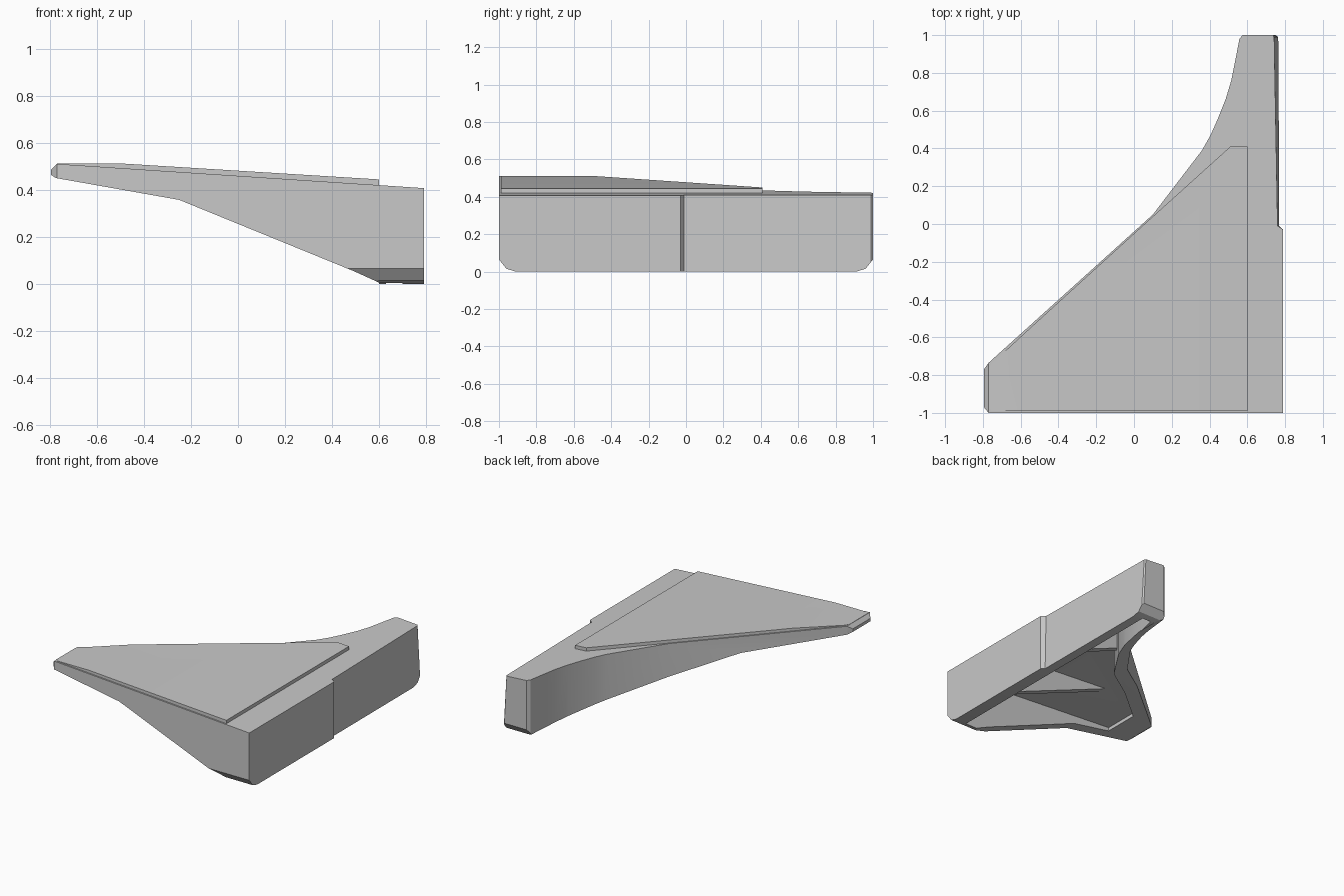
import bpy, bmesh, math

cube = bpy.data.objects.get("Cube")
if cube:
    bpy.data.objects.remove(cube, do_unlink=True)

grey = bpy.data.materials.new("plain grey")
grey.use_nodes = True
colour = (0.58, 0.58, 0.58, 1)
grey.diffuse_color = colour
grey.node_tree.nodes["Principled BSDF"].inputs["Base Color"].default_value = colour


def roof(x):
    """Height of the sloping deck at x."""
    return 0.407 + 0.066 * (0.79 - x)


def ceiling(x):
    """Height of the hollow's ceiling at x."""
    return roof(x) - 0.06


def loft(name, lower, upper):
    """Solid between two matching loops of points."""
    bm = bmesh.new()
    a = [bm.verts.new(p) for p in lower]
    b = [bm.verts.new(p) for p in upper]
    bm.faces.new(a)
    bm.faces.new(b)
    for i in range(len(a)):
        j = (i + 1) % len(a)
        bm.faces.new((a[i], a[j], b[j], b[i]))
    bmesh.ops.recalc_face_normals(bm, faces=bm.faces)
    mesh = bpy.data.meshes.new(name)
    bm.to_mesh(mesh)
    bm.free()
    ob = bpy.data.objects.new(name, mesh)
    bpy.context.collection.objects.link(ob)
    mesh.materials.append(grey)
    return ob


def prism(name, outline, low, high):
    """Vertical prism; low and high are functions of x."""
    return loft(name, [(x, y, low(x)) for x, y in outline],
                [(x, y, high(x)) for x, y in outline])


def across(name, profile, y0=-1.2, y1=1.2):
    """Side profile in x and z, run along y."""
    return loft(name, [(x, y0, z) for x, z in profile],
                [(x, y1, z) for x, z in profile])


def combine(target, part, operation="DIFFERENCE"):
    """Cut the part from the target, or weld it on."""
    part.hide_render = True
    mod = target.modifiers.new("combine", "BOOLEAN")
    mod.operation = operation
    mod.solver = "EXACT"
    mod.object = part
    bpy.context.view_layer.objects.active = target
    bpy.ops.object.modifier_apply(modifier=mod.name)
    bpy.data.objects.remove(part, do_unlink=True)


# Main body: concave flank, blunt tip, stepped side that leans in at the far end
flank = [(0.575, 1), (0.558, 0.98), (0.537, 0.87), (0.515, 0.76), (0.485, 0.66),
         (0.445, 0.56), (0.405, 0.47), (0.36, 0.39), (0.1, 0.05)]
tip = [(-0.77, -0.735), (-0.795, -0.77), (-0.795, -0.97), (-0.77, -1)]
near_side = [(0.79, -1), (0.79, -0.03)]
low_side = [(0.768, -0.01), (0.765, 0.99), (0.755, 1)]
high_side = [(0.76, -0.01), (0.742, 0.99), (0.735, 1)]
body = loft("body", [(x, y, 0) for x, y in flank + tip + near_side + low_side],
            [(x, y, roof(x)) for x, y in flank + tip + near_side + high_side])

# Rising underside and chamfered tip
combine(body, across("underside_cutter", [
    (-1, 0.6), (-0.775, 0.45), (-0.25, 0.357), (0.49, 0.055), (0.6, 0.005),
    (0.6, -0.2), (-1, -0.2)]))
combine(body, across("tip_cutter", [(-0.83, 0.45), (-0.76, 0.52), (-0.83, 0.52)]))

# Chamfered lower ends
for s in (-1, 1):
    corner = [(0.91, -0.02), (0.91, 0), (0.96, 0.015), (1, 0.065), (1.1, 0.1), (1.1, -0.02)]
    combine(body, loft("end_cutter", [(0.3, s * y, z) for y, z in corner],
                       [(1, s * y, z) for y, z in corner]))

# Hollow beneath the deck, with walls of even thickness
pocket = [(0.7, -0.92), (0.7, 0.92), (0.63, 0.92), (0.59, 0.745), (0.518, 0.525),
          (0.425, 0.345), (0.16, -0.02), (-0.55, -0.665), (-0.55, -0.92)]
combine(body, prism("pocket_cutter", pocket, lambda x: -0.3, ceiling))

# Two full-depth ribs across the hollow, their lower edges rising with the underside
for y, x_end in ((-0.525, -0.19), (0.22, 0.28)):
    rib = [(0.73, 0.05), (x_end, 0.05 + 0.4 * (0.73 - x_end)),
           (x_end, ceiling(x_end) + 0.02), (0.73, ceiling(0.73) + 0.02)]
    combine(body, across("cross_rib", rib, y - 0.025, y + 0.025), "UNION")

# Raised top panel, sloping and then level towards the tip
panel_edge = [(0.6, -0.99), (0.6, 0.41), (0.51, 0.41), (0.1, 0.04),
              (-0.5, -0.505), (-0.5, -0.99)]
panel_tip = [(-0.5, -0.505), (-0.755, -0.74), (-0.77, -0.77), (-0.77, -0.97),
             (-0.755, -0.99), (-0.5, -0.99)]
combine(body, prism("top_panel", panel_edge, lambda x: roof(x) - 0.02,
                    lambda x: 0.512 - 0.068 * (x + 0.5) / 1.1), "UNION")
combine(body, prism("tip_panel", panel_tip, lambda x: roof(x) - 0.02,
                    lambda x: 0.512), "UNION")

# Smooth the curved flank, keep the edges crisp
bpy.ops.object.select_all(action="DESELECT")
body.select_set(True)
bpy.context.view_layer.objects.active = body
bpy.ops.object.shade_smooth_by_angle(angle=math.radians(20))
